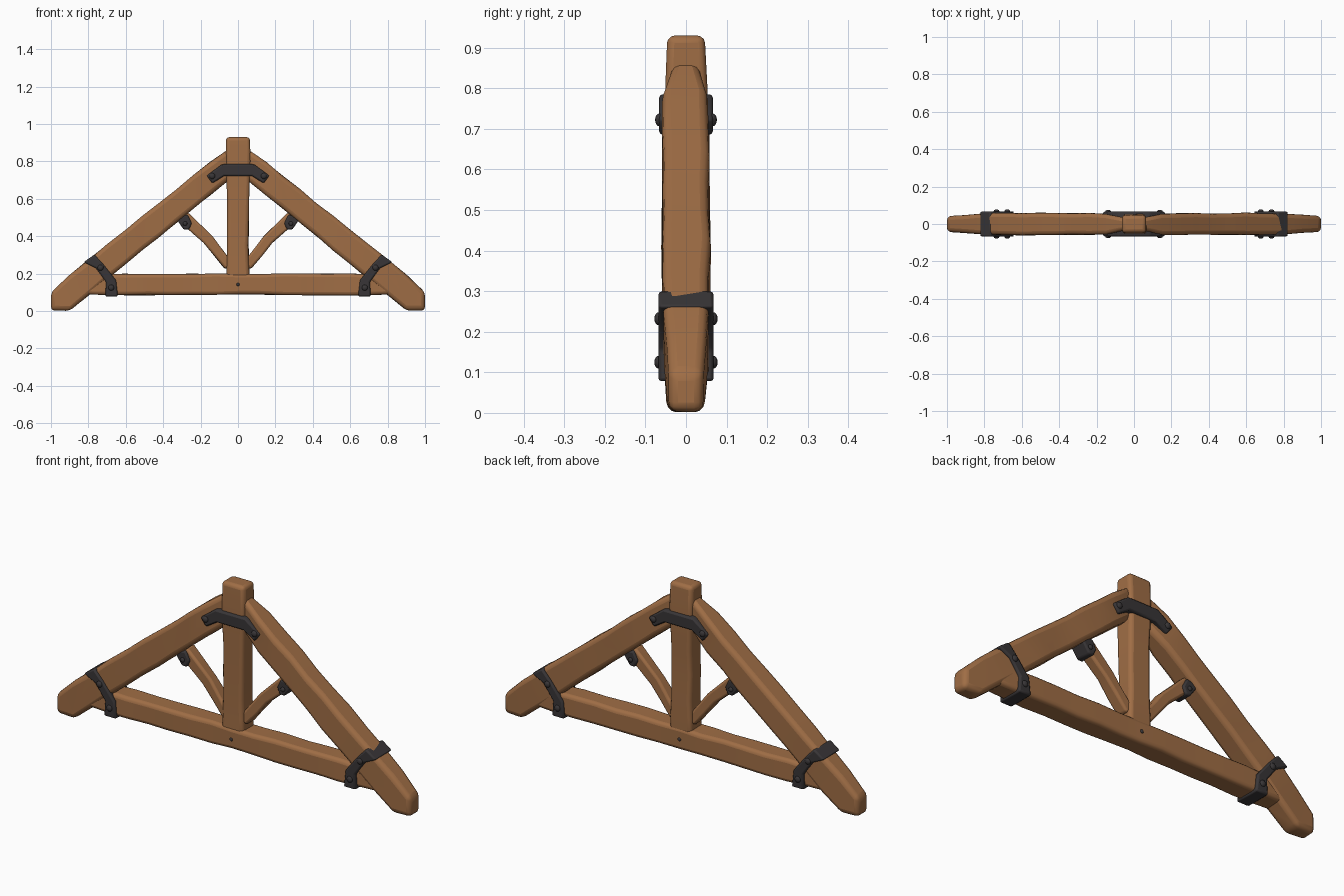
import bpy
import bmesh
import random
from mathutils import Vector

random.seed(4)
if "Cube" in bpy.data.objects:
    bpy.data.objects.remove(bpy.data.objects["Cube"])


def material(name, rgb, rough):
    m = bpy.data.materials.new(name)
    m.use_nodes = True
    m.diffuse_color = (*rgb, 1)
    node = m.node_tree.nodes["Principled BSDF"]
    node.inputs["Base Color"].default_value = (*rgb, 1)
    node.inputs["Roughness"].default_value = rough
    return m


wood = material("warm wood", (0.35, 0.155, 0.06), 0.8)
iron = material("dark iron", (0.04, 0.036, 0.038), 0.6)


def finish(name, bm, mat, bevel, segments=3):
    """Turn a bmesh into a softly bevelled object."""
    bmesh.ops.recalc_face_normals(bm, faces=bm.faces)
    me = bpy.data.meshes.new(name)
    bm.to_mesh(me)
    bm.free()
    me.materials.append(mat)
    ob = bpy.data.objects.new(name, me)
    bpy.context.collection.objects.link(ob)
    bpy.ops.object.select_all(action="DESELECT")
    ob.select_set(True)
    bpy.context.view_layer.objects.active = ob
    bpy.ops.object.shade_smooth_by_angle(angle=0.7)
    mod = ob.modifiers.new("worn edges", "BEVEL")
    mod.width = bevel
    mod.segments = segments
    mod.limit_method = "ANGLE"
    mod.angle_limit = 0.6
    return ob


def beam(name, stations, side=1, bevel=0.018, wobble=0.003):
    """Loft a hewn beam; each station is (x, z) of both edges and a half depth."""
    rows = [stations[0]]
    for a, b in zip(stations, stations[1:]):
        n = max(1, round((Vector(b[:2]) - Vector(a[:2])).length / 0.12))
        rows += [[p + (q - p) * i / n for p, q in zip(a, b)] for i in range(1, n + 1)]
    bm = bmesh.new()
    rings = []
    for i, (xa, za, xb, zb, d) in enumerate(rows):
        j = wobble if 0 < i < len(rows) - 1 else 0
        ring = []
        for x, y, z in ((xa, -d, za), (xb, -d, zb), (xb, d, zb), (xa, d, za)):
            off = [random.uniform(-j, j) for _ in range(3)]
            ring.append(bm.verts.new((side * x + off[0], y + off[1], z + off[2])))
        rings.append(ring)
    for r, s in zip(rings, rings[1:]):
        for k in range(4):
            m = (k + 1) % 4
            bm.faces.new((r[k], r[m], s[m], s[k]))
    bm.faces.new(rings[0])
    bm.faces.new(rings[-1])
    return finish(name, bm, wood, bevel)


def plate(name, outline, depth, side=1, bevel=0.008):
    """Extrude an iron outline right through the frame."""
    bm = bmesh.new()
    face = bm.faces.new([bm.verts.new((side * x, -depth, z)) for x, z in outline])
    ext = bmesh.ops.extrude_face_region(bm, geom=[face])["geom"]
    moved = [v for v in ext if isinstance(v, bmesh.types.BMVert)]
    bmesh.ops.translate(bm, verts=moved, vec=(0, 2 * depth, 0))
    return finish(name, bm, iron, bevel, 2)


def bolt(name, x, z, depth, radius=0.016):
    """Domed bolt heads on the front and back."""
    for label, s in (("front", -1), ("back", 1)):
        bpy.ops.mesh.primitive_uv_sphere_add(segments=12, ring_count=8, radius=radius,
                                             location=(x, s * depth, z))
        ob = bpy.context.object
        ob.name = f"{name}_{label}"
        ob.scale.y = 0.7
        ob.data.materials.append(iron)
        bpy.ops.object.shade_smooth()


# Bottom tie beam and central post
beam("tie_beam", [(-0.84, 0.09, -0.84, 0.195, 0.05), (-0.6, 0.085, -0.6, 0.198, 0.055),
                  (0, 0.09, 0, 0.2, 0.055), (0.6, 0.085, 0.6, 0.198, 0.055),
                  (0.84, 0.09, 0.84, 0.195, 0.05)])
beam("king_post", [(-0.064, 0.15, 0.064, 0.15, 0.05), (-0.056, 0.35, 0.056, 0.35, 0.048),
                   (-0.058, 0.6, 0.058, 0.6, 0.048), (-0.065, 0.8, 0.065, 0.8, 0.051),
                   (-0.064, 0.93, 0.064, 0.93, 0.046)])

# Mirrored rafters, braces and ironwork
for label, s in (("left", 1), ("right", -1)):
    beam(label + "_rafter", [(1, 0.003, 1, 0.1, 0.042), (0.9, 0, 0.9, 0.195, 0.048),
                             (0.8, 0.085, 0.8, 0.275, 0.055), (0.6, 0.25, 0.6, 0.435, 0.059),
                             (0.15, 0.62, 0.15, 0.795, 0.056), (0.03, 0.715, 0.03, 0.88, 0.03)],
         s, bevel=0.022)
    beam(label + "_brace", [(0.02, 0.235, 0.02, 0.285, 0.036), (0.07, 0.225, 0.05, 0.285, 0.034),
                            (0.185, 0.365, 0.135, 0.4, 0.029), (0.31, 0.475, 0.27, 0.53, 0.032)],
         s, bevel=0.012, wobble=0.002)
    plate(label + "_foot_strap", [(0.825, 0.262), (0.768, 0.302), (0.72, 0.25), (0.652, 0.165),
                                  (0.642, 0.078), (0.71, 0.078), (0.705, 0.155), (0.76, 0.23)],
          0.068, s)
    bolt(label + "_upper_strap_bolt", s * 0.735, 0.232, 0.067)
    bolt(label + "_lower_strap_bolt", s * 0.678, 0.125, 0.067)
    plate(label + "_brace_bracket", [(0.335, 0.5), (0.27, 0.515), (0.247, 0.47),
                                     (0.262, 0.435), (0.29, 0.435)], 0.042, s)
    bolt(label + "_brace_bolt", s * 0.283, 0.468, 0.043, 0.012)
    bolt(label + "_collar_bolt", s * 0.138, 0.722, 0.065)

# Bent collar at the top joint and the peg in the tie beam
half = [(0.085, 0.785), (0.168, 0.724), (0.137, 0.683), (0.075, 0.722)]
plate("top_collar", half + [(-x, z) for x, z in reversed(half)], 0.066)
bolt("centre_peg", 0, 0.142, 0.053, 0.009)
